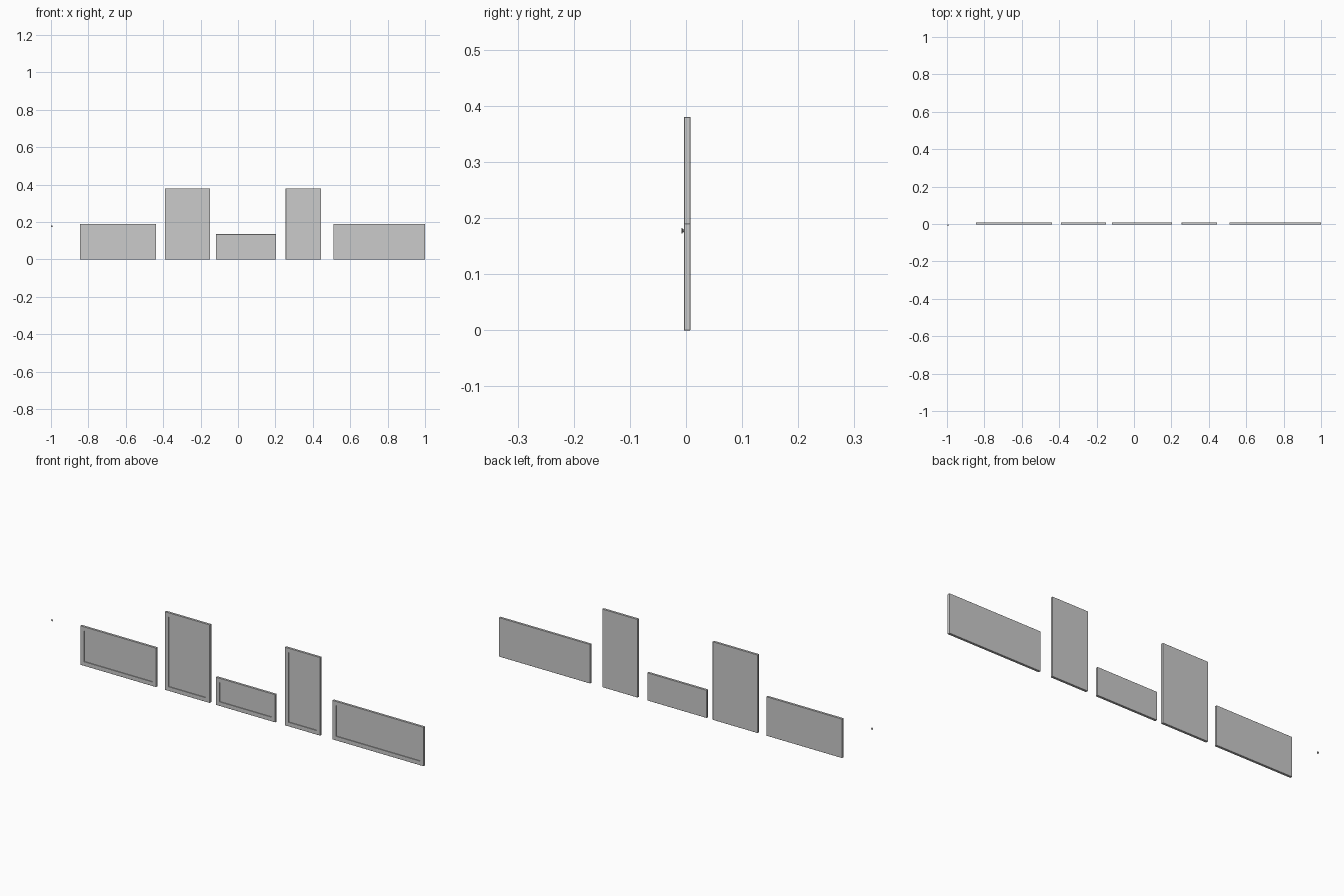
import bpy, bmesh, math

if "Cube" in bpy.data.objects:
    bpy.data.objects.remove(bpy.data.objects["Cube"])

FRONT, BACK = -0.0036, 0.008   # panel faces in y
FRAME, RECESS = 0.0275, 0.004  # border width and recess depth


def add_object(name, bm):
    bmesh.ops.recalc_face_normals(bm, faces=bm.faces)
    mesh = bpy.data.meshes.new(name)
    bm.to_mesh(mesh)
    bm.free()
    obj = bpy.data.objects.new(name, mesh)
    bpy.context.collection.objects.link(obj)
    return obj


def shaker_front(name, x0, x1, height):
    # Slab with a framed, recessed centre on the front face
    bm = bmesh.new()
    bmesh.ops.create_cube(bm, size=1)
    for v in bm.verts:
        v.co = (x1 if v.co.x > 0 else x0,
                BACK if v.co.y > 0 else FRONT,
                height if v.co.z > 0 else 0)
    bmesh.ops.bevel(bm, geom=bm.edges[:], offset=0.0006, segments=1, affect='EDGES')
    bm.normal_update()
    face = min(bm.faces, key=lambda f: f.calc_center_median().y)
    bmesh.ops.inset_region(bm, faces=[face], thickness=FRAME)
    # Straight recess walls
    result = bmesh.ops.extrude_discrete_faces(bm, faces=[face])
    for v in result['faces'][0].verts:
        v.co.y += RECESS
    return add_object(name, bm)


def lathe_knob(name, cx, cz, profile, steps=24):
    # Profile of (radius, y) spun around the y axis
    bm = bmesh.new()
    verts = [bm.verts.new((cx + r, y, cz)) for r, y in profile]
    edges = [bm.edges.new(p) for p in zip(verts, verts[1:])]
    bmesh.ops.spin(bm, geom=verts + edges, cent=(cx, 0, cz), axis=(0, 1, 0),
                   angle=2 * math.pi, steps=steps)
    bmesh.ops.remove_doubles(bm, verts=bm.verts[:], dist=1e-6)
    obj = add_object(name, bm)
    bpy.context.view_layer.objects.active = obj
    obj.select_set(True)
    bpy.ops.object.shade_smooth_by_angle(angle=math.radians(35))
    return obj


# Drawer and door fronts
for name, x0, x1, h in [
    ("wide_drawer_front", -0.845, -0.438, 0.19),
    ("wide_door_front", -0.391, -0.149, 0.38),
    ("small_drawer_front", -0.117, 0.203, 0.135),
    ("narrow_door_front", 0.255, 0.445, 0.38),
    ("extra_wide_drawer_front", 0.51, 1.0, 0.19),
]:
    shaker_front(name, x0, x1, h)

# Knob with flat head, thin neck and flared base
lathe_knob("knob", -0.995, 0.1775, [
    (0, -0.008), (0.004, -0.008), (0.005, -0.0074), (0.005, -0.0068),
    (0.0042, -0.0062), (0.002, -0.0055), (0.002, -0.0046),
    (0.0032, -0.0036), (0, -0.0036)])
